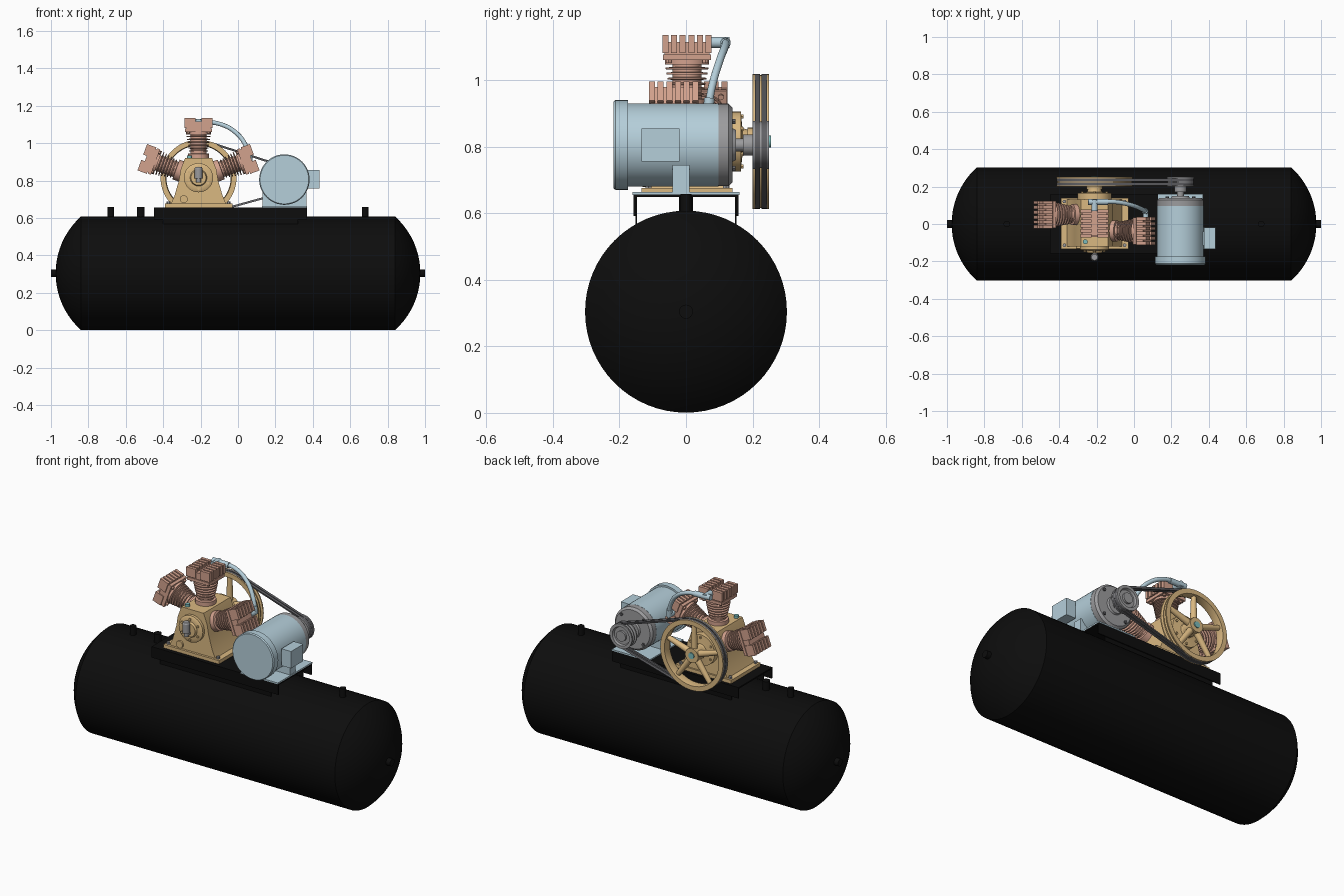
import bpy, bmesh
from math import pi, sin, cos, acos, atan2
from mathutils import Vector, Matrix

if "Cube" in bpy.data.objects:
    bpy.data.objects.remove(bpy.data.objects["Cube"])

def mat(name, c):
    m = bpy.data.materials.new(name)
    m.diffuse_color = (*c, 1)
    m.use_nodes = True
    m.node_tree.nodes["Principled BSDF"].inputs["Base Color"].default_value = m.diffuse_color
    return m

BLACK = mat("black_paint", (0.004, 0.004, 0.004))
TAN = mat("tan_paint", (0.70, 0.48, 0.22))
SALMON = mat("salmon_paint", (0.65, 0.36, 0.27))
BLUE = mat("pale_blue_paint", (0.46, 0.62, 0.70))
DARK = mat("dark_rubber", (0.12, 0.12, 0.13))
STEEL = mat("steel", (0.33, 0.33, 0.34))
TEAL = mat("teal_cap", (0.2, 0.5, 0.5))
I = Matrix.Identity(4)

def finish(name, bm, m, M=I):
    bmesh.ops.remove_doubles(bm, verts=bm.verts, dist=1e-5)
    bmesh.ops.recalc_face_normals(bm, faces=bm.faces)
    for f in bm.faces:
        f.smooth = True
    for e in bm.edges:
        e.smooth = len(e.link_faces) == 2 and e.calc_face_angle(0) < 0.55
    me = bpy.data.meshes.new(name)
    bm.to_mesh(me)
    bm.free()
    me.transform(M)
    me.materials.append(m)
    ob = bpy.data.objects.new(name, me)
    bpy.context.collection.objects.link(ob)
    return ob

def lathe(name, prof, origin, axis, m, seg=32, M=I, closed=False):
    """Revolve (radius, distance) points around an axis."""
    bm = bmesh.new()
    R = Matrix.Translation(origin) @ Vector(axis).to_track_quat('Z', 'Y').to_matrix().to_4x4()
    rings = []
    for r, t in prof:
        r = max(r, 1e-7)
        rings.append([bm.verts.new(R @ Vector((r * cos(2 * pi * i / seg), r * sin(2 * pi * i / seg), t)))
                      for i in range(seg)])
    pairs = list(zip(rings, rings[1:])) + ([(rings[-1], rings[0])] if closed else [])
    for a, b in pairs:
        for i in range(seg):
            j = (i + 1) % seg
            bm.faces.new((a[i], a[j], b[j], b[i]))
    if not closed:
        for ring, (r, t) in ((rings[0], prof[0]), (rings[-1], prof[-1])):
            if r > 1e-5:
                bm.faces.new(ring)
    return finish(name, bm, m, M)

def rod(name, p0, p1, r, m, r1=None, seg=24, M=I):
    d = Vector(p1) - Vector(p0)
    return lathe(name, [(r, 0), (r if r1 is None else r1, d.length)], p0, d, m, seg, M)

def box(name, lo, hi, m, M=I):
    bm = bmesh.new()
    lo, hi = Vector(lo), Vector(hi)
    bmesh.ops.create_cube(bm, size=1, matrix=Matrix.Translation((lo + hi) / 2) @ Matrix.Diagonal((*(hi - lo), 1)))
    return finish(name, bm, m, M)

def prism(name, pts, y0, y1, m):
    """Extrude an x-z outline along y."""
    bm = bmesh.new()
    f = bm.faces.new([bm.verts.new((x, y0, z)) for x, z in pts])
    g = bmesh.ops.extrude_face_region(bm, geom=[f])
    bmesh.ops.translate(bm, vec=(0, y1 - y0, 0), verts=[v for v in g['geom'] if isinstance(v, bmesh.types.BMVert)])
    return finish(name, bm, m)

# Tank with domed ends and ports
R, ZT, RS = 0.303, 0.304, 0.408
dome = [(RS * sin(a), 0.975 - RS + RS * cos(a)) for a in [0.838 * i / 10 for i in range(11)]]
lathe("tank", [(r, -t) for r, t in dome] + dome[::-1], (0, 0, ZT), (1, 0, 0), BLACK, 64)
for s in (-1, 1):
    rod("end_port", (s * 0.95, 0, ZT), (s, 0, ZT), 0.021, BLACK)
for x, r in ((-0.68, 0.017), (-0.52, 0.021), (0.68, 0.017)):
    rod("top_port", (x, 0, 0.58), (x, 0, 0.658), r, BLACK)

# Mounting deck: folded plate with saddle feet
box("deck", (-0.45, -0.157, 0.648), (0.37, 0.157, 0.656), BLACK)
for s in (-1, 1):
    ys = sorted((s * 0.15, s * 0.157))
    box("deck_flange", (-0.45, ys[0], 0.592), (0.37, ys[1], 0.656), BLACK)
    ys = sorted((s * 0.147, s * 0.151))
    box("deck_saddle", (-0.4, ys[0], 0.56), (0.32, ys[1], 0.65), BLACK)

# Crankcase
CX, CZ = -0.211, 0.815
box("crankcase_base", (-0.39, -0.133, 0.656), (-0.03, 0.14, 0.676), TAN)
half = [(0.15, 0.67), (0.128, 0.72), (0.105, 0.80), (0.095, 0.86), (0.072, 0.92)]
prism("crankcase", [(CX - x, z) for x, z in half] + [(CX + x, z) for x, z in half[::-1]], -0.12, 0.13, TAN)
for x in (-0.372, -0.05):
    for y in (-0.113, 0.12):
        rod("base_bolt", (x, y, 0.67), (x, y, 0.688), 0.01, STEEL, seg=6)
lathe("front_cover", [(0.078, 0), (0.078, 0.016), (0.068, 0.022), (0.045, 0.022), (0.04, 0.034), (0, 0.034)],
      (CX, -0.12, CZ), (0, -1, 0), TAN, 40)
lathe("bearing_cover", [(0.09, 0), (0.09, 0.035), (0.055, 0.038), (0.04, 0.04), (0.035, 0.062), (0, 0.062)],
      (CX, 0.13, CZ), (0, 1, 0), TAN, 40)
for i in range(6):
    a = i * pi / 3 + pi / 6
    x, z = cos(a), sin(a)
    rod("cover_bolt", (CX + .059 * x, -.14, CZ + .059 * z), (CX + .059 * x, -.149, CZ + .059 * z), 0.007, TAN, seg=6)
    rod("bearing_bolt", (CX + .075 * x, .16, CZ + .075 * z), (CX + .075 * x, .173, CZ + .075 * z), 0.007, TAN, seg=6)
rod("breather_elbow", (CX, -0.14, 0.80), (CX, -0.178, 0.80), 0.012, STEEL)
lathe("breather", [(0.013, 0), (0.013, 0.02), (0.021, 0.022), (0.021, 0.075), (0.016, 0.083), (0, 0.083)],
      (CX, -0.178, 0.79), (0, 0, 1), STEEL)
rod("oil_sight", (-0.29, -0.115, 0.70), (-0.29, -0.13, 0.70), 0.021, TAN)
rod("oil_cap", (-0.26, -0.095, 0.91), (-0.26, -0.095, 0.935), 0.013, TEAL)

# Three finned cylinders, fanned out and staggered along the crankshaft
def cylinder(tag, deg, y):
    M = Matrix.Translation((CX, y, CZ)) @ Matrix.Rotation(deg * pi / 180, 4, 'Y')
    prof = [(0.056, 0.06), (0.056, 0.128), (0.043, 0.13)]
    for i in range(6):
        t, r = 0.139 + 0.0155 * i, 0.05 + 0.003 * i
        prof += [(0.043, t), (r, t + 0.001), (r, t + 0.006), (0.043, t + 0.008)]
    prof += [(0.043, 0.232), (0.066, 0.232), (0.066, 0.25)]
    lathe(tag + "_barrel", prof, (0, 0, 0), (0, 0, 1), SALMON, 32, M)
    box(tag + "_head_plate", (-0.072, -0.072, 0.245), (0.072, 0.072, 0.262), SALMON, M)
    box(tag + "_head", (-0.065, -0.068, 0.26), (0.065, 0.068, 0.300), SALMON, M)
    for i in range(6):
        c = -0.065 + 0.026 * i
        for s in (-1, 1):
            xs = sorted((s * 0.015, s * 0.075))
            box(tag + "_head_fin", (xs[0], c - 0.009, 0.267), (xs[1], c + 0.009, 0.32), SALMON, M)
    for sx in (-1, 1):
        for sy in (-1, 1):
            rod(tag + "_head_bolt", (sx * 0.055, sy * 0.055, 0.236), (sx * 0.055, sy * 0.055, 0.248), 0.009, SALMON, seg=6, M=M)

cylinder("centre", 0, 0.003)
cylinder("left", -70, 0.05)
cylinder("right", 70, -0.037)

# Air transfer pipe
cu = bpy.data.curves.new("transfer_pipe", 'CURVE')
cu.dimensions = '3D'
cu.bevel_depth = 0.012
cu.bevel_resolution = 3
cu.resolution_u = 8
cu.use_fill_caps = True
pts = [(-0.19, 0.118, 1.113), (-0.1, 0.118, 1.103), (-0.01, 0.10, 1.055), (0.045, 0.078, 0.98), (0.062, 0.068, 0.925)]
sp = cu.splines.new('BEZIER')
sp.bezier_points.add(len(pts) - 1)
for b, p in zip(sp.bezier_points, pts):
    b.co = p
    b.handle_left_type = b.handle_right_type = 'AUTO'
cu.materials.append(BLUE)
bpy.context.collection.objects.link(bpy.data.objects.new("transfer_pipe", cu))
rod("pipe_elbow_stub", (CX, 0.07, 1.113), (CX, 0.13, 1.113), 0.017, BLUE)
rod("pipe_nut", (-0.245, 0.118, 1.113), (-0.14, 0.118, 1.11), 0.016, BLUE, seg=16)
rod("pipe_lower_nut", (0.058, 0.07, 0.945), (0.063, 0.067, 0.905), 0.016, BLUE, seg=16)
rod("pipe_lower_stub", (0.063, 0.075, 0.91), (0.063, 0.02, 0.91), 0.015, BLUE, seg=16)

# Flywheel: grooved rim, spokes, hub
lathe("flywheel_rim", [(0.203, 0.2), (0.203, 0.207), (0.192, 0.211), (0.192, 0.219), (0.2, 0.223), (0.2, 0.227),
                       (0.192, 0.231), (0.192, 0.239), (0.203, 0.243), (0.203, 0.25), (0.176, 0.25), (0.172, 0.225),
                       (0.176, 0.2)], (CX, 0, CZ), (0, 1, 0), TAN, 64, closed=True)
for i in range(5):
    a = pi / 2 + i * 2 * pi / 5
    rod("flywheel_spoke", (CX + .03 * cos(a), .225, CZ + .03 * sin(a)),
        (CX + .178 * cos(a), .225, CZ + .178 * sin(a)), 0.019, TAN, 0.014, 16)
rod("flywheel_hub", (CX, 0.185, CZ), (CX, 0.25, CZ), 0.042, TAN)
rod("crankshaft_end", (CX, 0.18, CZ), (CX, 0.255, CZ), 0.018, TEAL)

# Motor
MX, MZ = 0.248, 0.805
def motor(name, prof, m, seg=48):
    return lathe(name, prof, (MX, 0, MZ), (0, 1, 0), m, seg)
motor("motor_body", [(0.125, -0.19), (0.125, 0.097)], BLUE)
motor("motor_fan_cover", [(0, -0.218), (0.13, -0.218), (0.135, -0.212), (0.135, -0.174), (0.124, -0.174)], BLUE)
motor("motor_end_bell", [(0.124, 0.095), (0.124, 0.128), (0.112, 0.14), (0.05, 0.14), (0.045, 0.15), (0, 0.15)], STEEL)
motor("motor_shaft", [(0.019, 0.14), (0.019, 0.25)], STEEL, 24)
motor("motor_pulley", [(0, 0.172), (0.032, 0.172), (0.032, 0.2), (0.072, 0.2), (0.072, 0.207), (0.058, 0.211),
                       (0.058, 0.219), (0.07, 0.223), (0.07, 0.227), (0.058, 0.231), (0.058, 0.239), (0.072, 0.243),
                       (0.072, 0.25), (0.055, 0.25), (0.05, 0.238), (0.03, 0.238), (0.03, 0.25), (0, 0.25)], STEEL)
for i in range(4):
    a = pi / 4 + i * pi / 2
    x, z = MX + 0.1 * cos(a), MZ + 0.1 * sin(a)
    rod("end_bell_bolt", (x, 0.13, z), (x, 0.148, z), 0.009, DARK, seg=6)
box("motor_base_plate", (0.128, -0.16, 0.655), (0.37, 0.16, 0.663), BLUE)
box("motor_cradle", (0.13, -0.04, 0.66), (0.366, 0.01, 0.745), BLUE)
box("terminal_box", (0.375, -0.133, 0.756), (0.437, -0.02, 0.855), BLUE)
box("terminal_box_neck", (0.34, -0.115, 0.775), (0.38, -0.04, 0.835), BLUE)

# Twin drive belts
def belt(y):
    d = Vector((MX - CX, MZ - CZ))
    base, w = atan2(d.y, d.x), 0.008
    al = acos((0.202 - 0.07) / d.length)
    def loop(off):
        out = []
        for cx, cz, r, a0, a1 in ((CX, CZ, 0.203, al, 2 * pi - al), (MX, MZ, 0.071, -al, al)):
            out += [(cx + (r - off) * cos(base + a0 + (a1 - a0) * i / 32),
                     cz + (r - off) * sin(base + a0 + (a1 - a0) * i / 32)) for i in range(33)]
        return out
    bm = bmesh.new()
    rings = [[bm.verts.new((x, yy, z)) for x, z in loop(off)]
             for off, yy in ((0, y - w), (0, y + w), (0.011, y + w * 0.6), (0.011, y - w * 0.6))]
    n = len(rings[0])
    for k in range(4):
        a, b = rings[k], rings[(k + 1) % 4]
        for i in range(n):
            bm.faces.new((a[i], a[(i + 1) % n], b[(i + 1) % n], b[i]))
    finish("drive_belt", bm, DARK)

belt(0.215)
belt(0.235)
